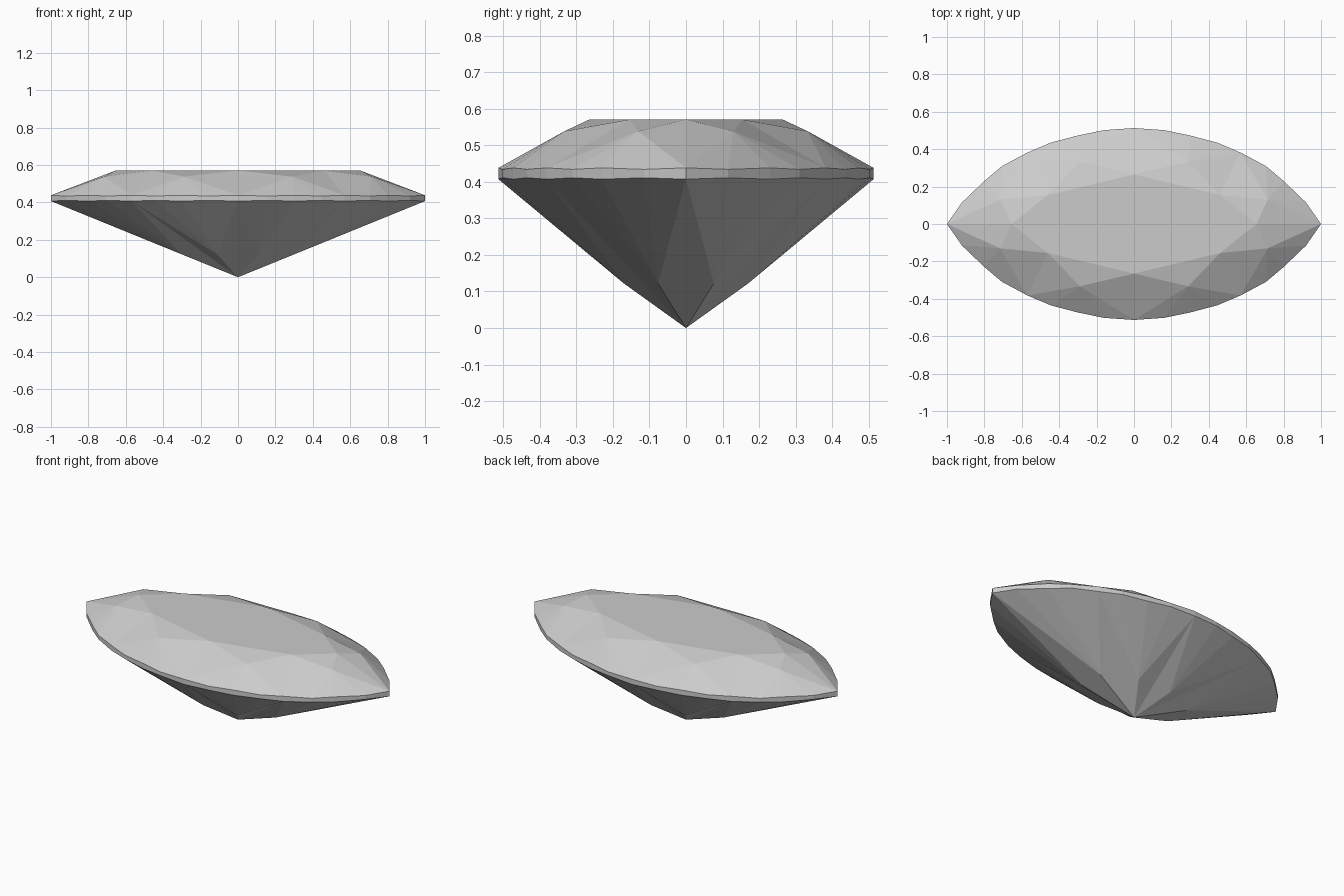
import bpy
import bmesh

if "Cube" in bpy.data.objects:
    bpy.data.objects.remove(bpy.data.objects["Cube"], do_unlink=True)

TABLE_Z, TOP_Z, BOTTOM_Z = 0.57, 0.438, 0.407
SCALLOP = 0.004

grey = bpy.data.materials.new("gem_grey")
grey.use_nodes = True
colour = (0.6, 0.6, 0.6, 1)
grey.diffuse_color = colour
grey.node_tree.nodes["Principled BSDF"].inputs["Base Color"].default_value = colour


def mirrored_ring(quarter, on_axes):
    """Complete a ring from its +x +y quarter, counter-clockwise from +x."""
    left = [(-x, y) for x, y in reversed(quarter)]
    half = quarter + (left[1:] if on_axes else left)
    front = [(x, -y) for x, y in reversed(half)]
    return half + (front[1:-1] if on_axes else front)


# Plan outlines of each level
girdle = mirrored_ring([(1, 0), (.92, .115), (.8, .23), (.705, .31), (.57, .382),
                        (.445, .435), (.3, .473), (.16, .502), (0, .513)], True)
table = mirrored_ring([(.655, 0), (.46, .155), (0, .265)], True)
stars = mirrored_ring([(.715, .13), (.29, .333)], False)
lower = mirrored_ring([(.3, .076), (.11, .17)], False)

bm = bmesh.new()


def add_ring(points, z, dip=0):
    return [bm.verts.new((x, y, z + dip * (i % 2))) for i, (x, y) in enumerate(points)]


top = add_ring(girdle, TOP_Z, -SCALLOP)
bottom = add_ring(girdle, BOTTOM_Z, SCALLOP)
table = add_ring(table, TABLE_Z)
stars = add_ring(stars, 0.538)
lower = add_ring(lower, 0.122)
culet = bm.verts.new((0, 0, 0))

# Flat table and girdle band
bm.faces.new(table)
count = len(top)
for i in range(count):
    j = (i + 1) % count
    bm.faces.new((bottom[i], bottom[j], top[j], top[i]))

for k in range(8):
    n = (k + 1) % 8
    g = [(4 * k + s) % count for s in range(5)]
    # Crown: star, kite halves and upper girdle facets
    bm.faces.new((table[k], stars[k], table[n]))
    bm.faces.new((table[k], top[g[0]], stars[k]))
    bm.faces.new((stars[k], top[g[4]], table[n]))
    # Pavilion: main halves running to the point
    bm.faces.new((culet, lower[k], bottom[g[0]]))
    bm.faces.new((culet, bottom[g[4]], lower[k]))
    for a, b in zip(g, g[1:]):
        bm.faces.new((stars[k], top[a], top[b]))
        bm.faces.new((lower[k], bottom[b], bottom[a]))

bmesh.ops.recalc_face_normals(bm, faces=bm.faces)
mesh = bpy.data.meshes.new("marquise_gem")
bm.to_mesh(mesh)
bm.free()
mesh.materials.append(grey)
gem = bpy.data.objects.new("marquise_gem", mesh)
bpy.context.scene.collection.objects.link(gem)
